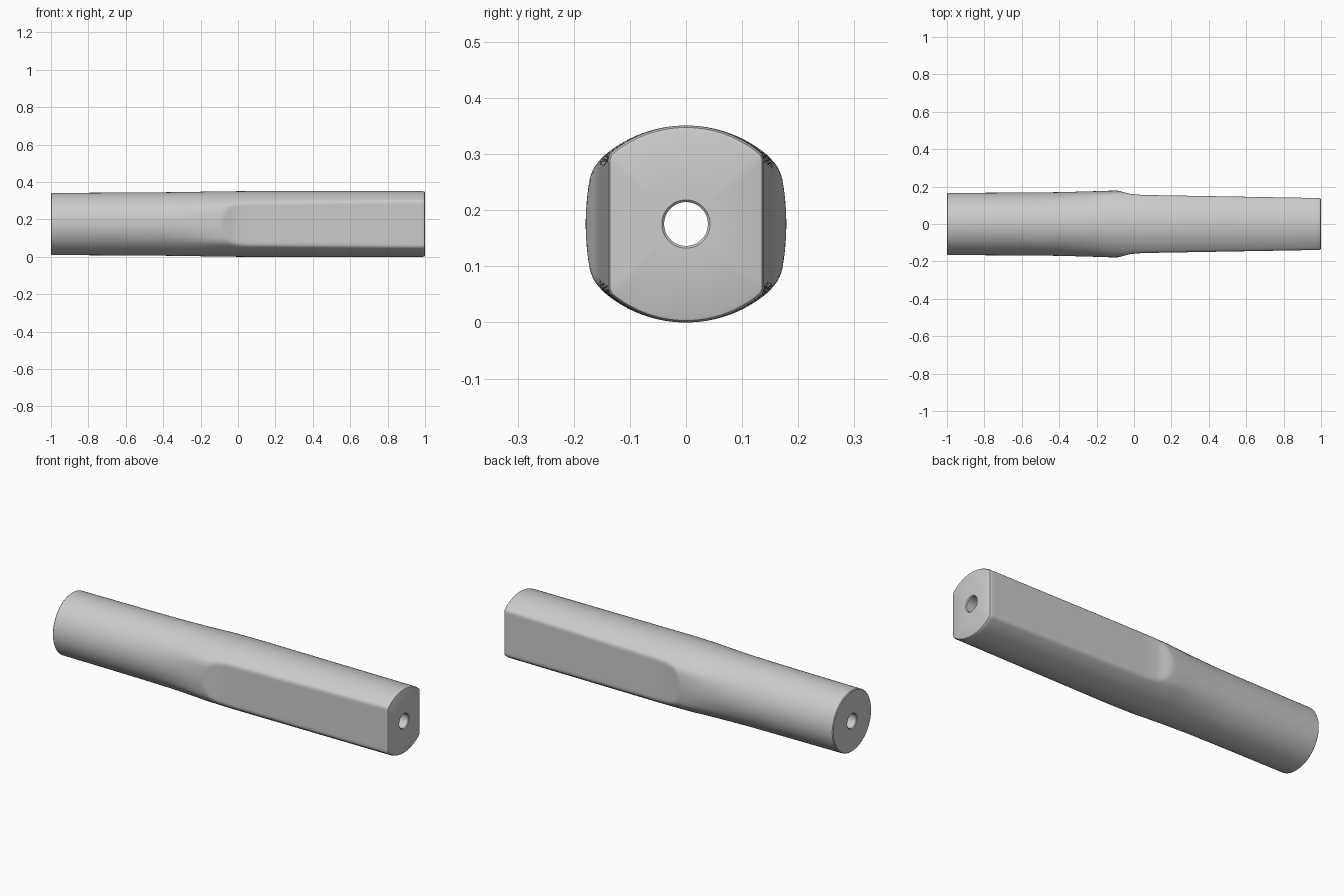
import bpy, bmesh, math

if "Cube" in bpy.data.objects:
    bpy.data.objects.remove(bpy.data.objects["Cube"])

N = 144            # segments around
CZ = 0.1755        # axis height
HOLE = 0.039

# body stations: x, half height, top arc radius, half width, side arc radius, corner softness
BODY = [(-1.0, .166, .166, .166, .166, 0),
        (-.62, .168, .168, .168, .168, 0),
        (-.40, .1695, .173, .170, .175, .001),
        (-.22, .172, .195, .175, .25, .006),
        (-.10, .1745, .220, .179, .42, .010),
        (0.05, .1755, .226, .180, .45, .010),
        (1.0, .1755, .209, .180, .45, .008)]
# depth of the side flats: x, half width
FLAT = [(-.16, .200), (-.09, .1795), (-.05, .169), (-.02, .161),
        (.02, .157), (.06, .155), (1.0, .1385)]


def lerp_table(table, x):
    if x <= table[0][0]:
        return table[0][1:]
    for a, b in zip(table, table[1:]):
        if x <= b[0]:
            t = (x - a[0]) / (b[0] - a[0])
            return [p + (q - p) * t for p, q in zip(a[1:], b[1:])]
    return table[-1][1:]


def smooth_table(table, x, d):
    samples = [lerp_table(table, x + d * k / 4) for k in range(-4, 5)]
    return [sum(c) / len(samples) for c in zip(*samples)]


def arc_radius(dist, rad, c):
    # distance from the axis to an arc whose crown is at dist, c = cosine to crown
    o = dist - rad
    return o * c + math.sqrt(max(rad * rad - o * o * (1 - c * c), 0))


def soft_min(a, b, k):
    if k < 1e-6:
        return min(a, b)
    h = max(k - abs(a - b), 0) / k
    return min(a, b) - h * h * k * .25


def section(x):
    d = .03 if -.95 < x < .95 else 0
    h, rt, w, rs, k = smooth_table(BODY, x, d)
    flat = smooth_table(FLAT, x, .012 if d else 0)[0]
    pts = []
    for i in range(N):
        a = 2 * math.pi * i / N
        cy, cz = abs(math.cos(a)), abs(math.sin(a))
        side = arc_radius(w, rs, cy)
        if cy > .1:
            side = soft_min(side, flat / cy, .003)
        r = soft_min(arc_radius(h, rt, cz), side, k)
        pts.append((r * math.cos(a), r * math.sin(a)))
    return pts


bm = bmesh.new()
rings = []


def add_ring(x, pts):
    rings.append([bm.verts.new((x, y, z + CZ)) for y, z in pts])


def scaled(pts, s):
    return [(y * s, z * s) for y, z in pts]


def circle(r):
    return [(r * math.cos(2 * math.pi * i / N), r * math.sin(2 * math.pi * i / N))
            for i in range(N)]


# outer skin, with softened end edges
xs = [-.996 + i * .046 for i in range(16)]
xs += [-.27 + i * .01 for i in range(38)] + [.13 + i * .06 for i in range(15)] + [.988]
first, last = section(-1), section(1)
add_ring(-1, scaled(first, .976))
for x in xs:
    add_ring(x, section(x))
for x, s in ((.994, .993), (.998, .98), (1, .955)):
    add_ring(x, scaled(last, s))
# through hole with softened rims
for x, r in ((1, HOLE + .004), (.996, HOLE), (-.996, HOLE), (-1, HOLE + .004)):
    add_ring(x, circle(r))

for k in range(len(rings)):
    a, b = rings[k], rings[(k + 1) % len(rings)]
    for i in range(N):
        j = (i + 1) % N
        bm.faces.new((a[i], a[j], b[j], b[i]))
bmesh.ops.recalc_face_normals(bm, faces=bm.faces)

mesh = bpy.data.meshes.new("handle_grip")
bm.to_mesh(mesh)
bm.free()
grip = bpy.data.objects.new("handle_grip", mesh)
bpy.context.collection.objects.link(grip)
bpy.context.view_layer.objects.active = grip
grip.select_set(True)
bpy.ops.object.shade_smooth_by_angle(angle=math.radians(35))
